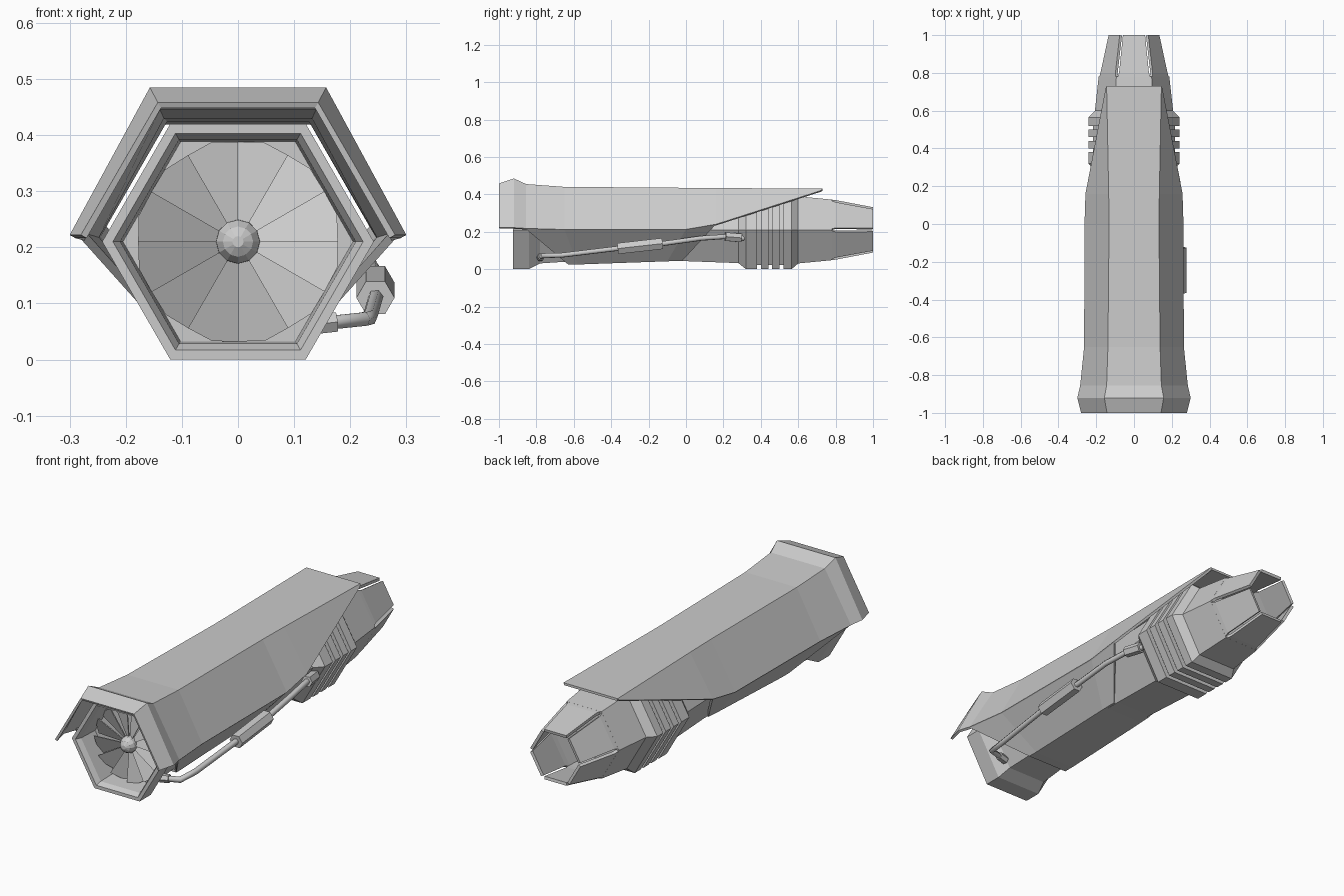
import bpy, bmesh
from math import sin, cos, pi, radians
from mathutils import Vector

if "Cube" in bpy.data.objects:
    bpy.data.objects.remove(bpy.data.objects["Cube"])

ZC = 0.21  # height of the engine axis


def make(name, verts, faces, thick=0, solid=True):
    """Mesh object; open sheets face away from the axis and get inward thickness."""
    bm = bmesh.new()
    vs = [bm.verts.new(v) for v in verts]
    for f in faces:
        bm.faces.new([vs[i] for i in f])
    if solid:
        bmesh.ops.recalc_face_normals(bm, faces=bm.faces)
    else:
        bm.normal_update()
        for f in bm.faces:
            c = f.calc_center_median()
            if f.normal.dot(Vector((c.x, 0, c.z - ZC))) < 0:
                f.normal_flip()
    me = bpy.data.meshes.new(name)
    bm.to_mesh(me)
    bm.free()
    ob = bpy.data.objects.new(name, me)
    bpy.context.collection.objects.link(ob)
    if thick:
        m = ob.modifiers.new("thickness", 'SOLIDIFY')
        m.thickness, m.offset = thick, -1
    return ob


def strip(rows, closed=False):
    """Quads joining consecutive rows of points."""
    n = len(rows[0])
    faces = []
    for i in range(len(rows) - 1):
        for j in range(n if closed else n - 1):
            k = (j + 1) % n
            faces.append((i * n + j, i * n + k, (i + 1) * n + k, (i + 1) * n + j))
    return [p for r in rows for p in r], faces


def turned(name, stations, sides):
    """Polygonal solid along y from (y, radius) stations."""
    rows = [[(r * cos(2 * pi * k / sides), y, ZC + r * sin(2 * pi * k / sides))
             for k in range(sides)] for y, r in stations]
    v, f = strip(rows, True)
    f += [tuple(range(sides)), tuple(range(len(v) - sides, len(v)))]
    return make(name, v, f)


def rod(name, a, b, r, sides=6):
    """Straight polygonal bar between two points."""
    a, b = Vector(a), Vector(b)
    q = (b - a).to_track_quat('Z', 'Y')
    rows = [[p + q @ Vector((r * cos(2 * pi * k / sides), r * sin(2 * pi * k / sides), 0))
             for k in range(sides)] for p in (a, b)]
    v, f = strip(rows, True)
    f += [tuple(range(sides)), tuple(range(sides, 2 * sides))]
    return make(name, v, f)


# Hexagonal core: intake duct, front collar, body, ribs, hollow nozzle root
stations = [(-.80, .205), (-.90, .21), (-.925, .223), (-.925, .242), (-.84, .242), (-.78, .207),
            (-.60, .193), (0, .193), (.28, .205), (.32, .242)]
for g in (.39, .45, .51):  # grooves between the ribs
    stations += [(g - .01, .242), (g - .01, .217), (g + .01, .217), (g + .01, .242)]
stations += [(.565, .242), (.60, .207), (.78, .187), (.78, .172), (.62, .185)]
turned("engine_core", stations, 6)

# Six nozzle petals
for k in range(6):
    a0, a1 = radians(60 * k), radians(60 * k + 60)
    rows = []
    for y, r, t in ((.77, .188, .02), (.80, .184, .07), (1.0, .14, .08)):
        p = Vector((r * cos(a0), y, ZC + r * sin(a0)))
        q = Vector((r * cos(a1), y, ZC + r * sin(a1)))
        rows.append([p.lerp(q, t), p.lerp(q, 1 - t)])
    make("nozzle_petal", *strip(rows), thick=.014, solid=False)

# Upper cover: side corner (y, x, z) and top corner (y, x, z) at each station
cover = [((-1, .28, .222), (-1, .143, .458)),
         ((-.92, .30, .222), (-.92, .157, .485)),
         ((-.855, .285, .218), (-.855, .145, .455)),
         ((-.65, .264, .212), (-.65, .138, .44)),
         ((0, .262, .213), (0, .132, .435)),
         ((.16, .257, .24), (.16, .134, .434)),
         ((.72, .15, .42), (.73, .145, .43))]
rows = [[(c[1], c[0], c[2]), (t[1], t[0], t[2]), (-t[1], t[0], t[2]), (-c[1], c[0], c[2])]
        for c, t in cover]
make("upper_cover", *strip(rows), thick=.012, solid=False)

# Lower fairing hanging from the cover edges
fairing = [((-.86, .283, .218), (-.63, .110, .025)),
           ((-.65, .262, .212), (-.58, .110, .025)),
           ((0, .260, .213), (-.10, .108, .042)),
           ((.16, .255, .24), (-.02, .106, .045))]
rows = [[(c[1], c[0], c[2]), (t[1], t[0], t[2]), (-t[1], t[0], t[2]), (-c[1], c[0], c[2])]
        for c, t in fairing]
make("lower_fairing", *strip(rows), thick=.015, solid=False)

# Intake fan: twelve pitched blades and a rounded hub
for k in range(12):
    a0, a1 = radians(30 * k), radians(30 * k + 31)
    am = (a0 + a1) / 2
    pts = [(.03, a0, -.835), (.178, a0, -.85), (.183, am, -.83), (.178, a1, -.81), (.03, a1, -.825)]
    v = [(r * cos(a), y, ZC + r * sin(a)) for r, a, y in pts]
    v += [(x, y + .006, z) for x, y, z in v]
    f = [(0, 1, 2, 3, 4), (9, 8, 7, 6, 5)]
    f += [(i, (i + 1) % 5, (i + 1) % 5 + 5, i + 5) for i in range(5)]
    make("fan_blade", v, f)
turned("fan_hub", [(-.875, .01), (-.865, .027), (-.845, .039), (-.80, .04)], 12)

# Side pipe with its canister and end fittings
path = [(.13, -.78, .062), (.225, -.765, .072), (.235, -.66, .075), (.245, -.37, .11),
        (.245, -.12, .137), (.238, .08, .165), (.222, .21, .174), (.20, .31, .165)]
curve = bpy.data.curves.new("side_pipe", 'CURVE')
curve.dimensions = '3D'
curve.bevel_depth, curve.bevel_resolution = .014, 1
curve.use_fill_caps = True
sp = curve.splines.new('POLY')
sp.points.add(len(path) - 1)
for p, co in zip(sp.points, path):
    p.co = (*co, 1)
bpy.context.collection.objects.link(bpy.data.objects.new("side_pipe", curve))
rod("pipe_canister", (.245, -.365, .11), (.245, -.125, .137), .034)
rod("pipe_fitting", (.222, .21, .174), (.205, .295, .167), .026)
rod("pipe_elbow_base", (.13, -.78, .062), (.175, -.773, .067), .02)
